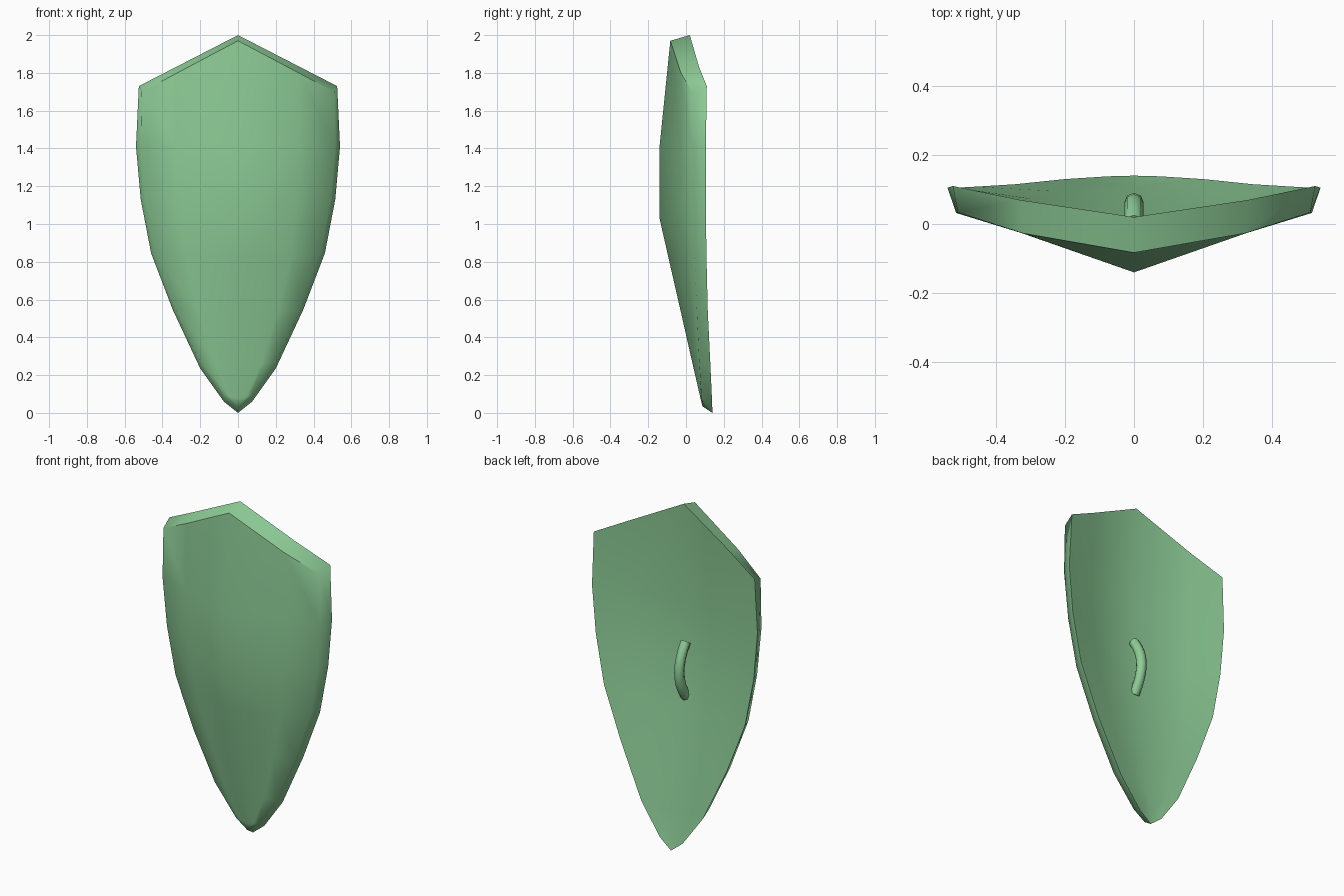
import bpy, bmesh, math

cube = bpy.data.objects.get("Cube")
if cube:
    bpy.data.objects.remove(cube)

green = bpy.data.materials.new("soft green")
green.use_nodes = True
colour = (0.27, 0.61, 0.31, 1)
green.diffuse_color = colour
green.node_tree.nodes["Principled BSDF"].inputs["Base Color"].default_value = colour


def finish(obj, angle):
    """Give the part its colour and smooth shading with sharp rims."""
    obj.data.materials.clear()
    obj.data.materials.append(green)
    bpy.ops.object.select_all(action="DESELECT")
    obj.select_set(True)
    bpy.context.view_layer.objects.active = obj
    bpy.ops.object.shade_smooth_by_angle(angle=math.radians(angle))


# Rows of each skin: ridge y, ridge z, rim x, rim y, rim z
front_rows = [
    (-.083, 1.97, .51, .033, 1.70),
    (-.14, 1.41, .515, .032, 1.41),
    (-.14, 1.03, .49, .037, 1.13),
    (-.088, .80, .44, .045, .85),
    (-.024, .52, .33, .057, .55),
    (.037, .25, .2, .07, .27),
    (.076, .08, .07, .082, .09),
    (.087, .035, 0, .087, .035),
]
back_rows = [
    (.02, 2, .525, .11, 1.73),
    (-.03, 1.41, .54, .105, 1.41),
    (-.015, 1.03, .515, .105, 1.13),
    (.02, .78, .46, .108, .845),
    (.067, .5, .345, .115, .545),
    (.108, .22, .2, .13, .235),
    (.13, .05, .075, .138, .06),
    (.14, 0, 0, .14, 0),
]
columns = (-1, -.63, 0, .63, 1)


def add_skin(bm, rows, top_bulge, bulge):
    """Grid of faces across the rows; the bulge shifts the half-way columns."""
    grid = []
    for r, (ridge_y, ridge_z, rim_x, rim_y, rim_z) in enumerate(rows):
        line = []
        for side in columns:
            t = abs(side)
            y = ridge_y + t * (rim_y - ridge_y)
            if 0 < t < 1 and rim_x > 0:
                y += top_bulge if r == 0 else bulge * rim_x / .515
            z = ridge_z + t * (rim_z - ridge_z)
            line.append(bm.verts.new((side * rim_x, y, z)))
        grid.append(line)
    for upper, lower in zip(grid, grid[1:]):
        for i in range(len(columns) - 1):
            bm.faces.new((upper[i], lower[i], lower[i + 1], upper[i + 1]))
    # Outline: along the top, down one side and up the other
    return (grid[0] + [line[-1] for line in grid[1:]]
            + [line[0] for line in reversed(grid[1:])])


# Shield body: ridged front and back skins joined by the rim
bm = bmesh.new()
front = add_skin(bm, front_rows, -.017, .005)
back = add_skin(bm, back_rows, -.007, -.004)
for i in range(len(front)):
    bm.faces.new((front[i - 1], front[i], back[i], back[i - 1]))
bmesh.ops.remove_doubles(bm, verts=bm.verts[:], dist=.0005)
bmesh.ops.recalc_face_normals(bm, faces=bm.faces[:])
mesh = bpy.data.meshes.new("shield_body")
bm.to_mesh(mesh)
bm.free()
body = bpy.data.objects.new("shield_body", mesh)
bpy.context.collection.objects.link(body)
finish(body, 58)

# Handle: arched tube whose ends sink into the back
curve = bpy.data.curves.new("handle", "CURVE")
curve.dimensions = "3D"
curve.bevel_depth = .028
curve.bevel_resolution = 2
curve.use_fill_caps = True
steps = 8
spline = curve.splines.new("POLY")
spline.points.add(steps)
for i, p in enumerate(spline.points):
    t = 2 * i / steps - 1
    p.co = (0, .062 - .06 * t * t, 1.02 + .16 * t, 1)
handle = bpy.data.objects.new("handle", curve)
bpy.context.collection.objects.link(handle)
bpy.ops.object.select_all(action="DESELECT")
handle.select_set(True)
bpy.context.view_layer.objects.active = handle
bpy.ops.object.convert(target="MESH")
finish(bpy.context.view_layer.objects.active, 50)
